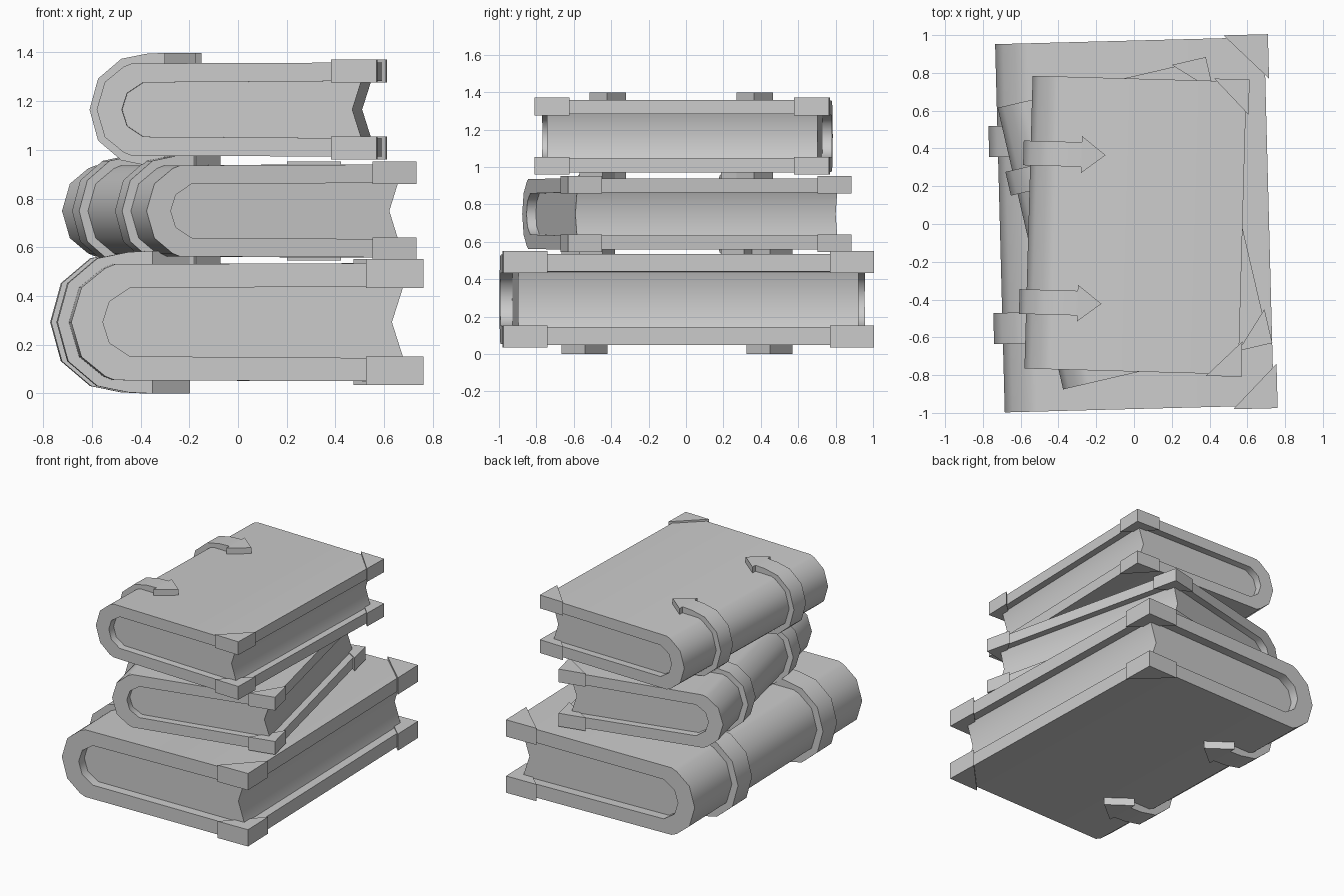
import bpy, bmesh, math
from mathutils import Matrix, Vector

cube = bpy.data.objects.get("Cube")
if cube:
    bpy.data.objects.remove(cube, do_unlink=True)

grey = bpy.data.materials.new("light_grey")
grey.use_nodes = True
grey.diffuse_color = (0.6, 0.6, 0.6, 1)
grey.node_tree.nodes["Principled BSDF"].inputs["Base Color"].default_value = (0.6, 0.6, 0.6, 1)


def prism(name, outline, start, end, axis, frame):
    """Extrude a flat outline along y (outline in x, z) or z (outline in x, y)."""
    def place(p, d):
        return Vector((p[0], d, p[1])) if axis == "y" else Vector((p[0], p[1], d))
    bm = bmesh.new()
    face = bm.faces.new([bm.verts.new(place(p, start)) for p in outline])
    side = bmesh.ops.extrude_face_region(bm, geom=[face])
    shift = place((0, 0), end - start)
    bmesh.ops.translate(bm, vec=shift, verts=[v for v in side["geom"] if isinstance(v, bmesh.types.BMVert)])
    bmesh.ops.recalc_face_normals(bm, faces=bm.faces)
    mesh = bpy.data.meshes.new(name)
    bm.to_mesh(mesh)
    bm.free()
    mesh.materials.append(grey)
    mesh.shade_smooth()
    mesh.set_sharp_from_angle(angle=math.radians(40))
    obj = bpy.data.objects.new(name, mesh)
    obj.matrix_world = frame
    bpy.context.collection.objects.link(obj)
    return obj


def mirrored(half):
    """Upper half from spine apex outwards -> full path, bottom end to top end."""
    return [(x, -z) for x, z in reversed(half[1:])] + half


# Half profiles, spine apex first
COVER_OUT = [(-.715, 0), (-.673, .142), (-.575, .222), (-.535, .238), (.71, .243)]
COVER_IN = [(-.585, 0), (-.558, .085), (-.475, .14), (.71, .148)]
PAGES = COVER_IN[:3] + [(.65, .148)]
STRAP_OUT = [(-.762, 0), (-.718, .16), (-.598, .262), (-.47, .288), (-.375, .2925)]
STRAP_IN = [(-.67, 0), (-.64, .12), (-.54, .21), (-.375, .23)]
CORNER = [(.73, .99), (.495, .99), (.73, .755)]
HEAD = [(-.375, -.123), (-.375, .123), (-.215, 0)]


def book(label, location, angle, scale):
    frame = (Matrix.Translation(location) @ Matrix.Rotation(math.radians(angle), 4, "Z")
             @ Matrix.Scale(scale, 4))
    # Wrapped cover and recessed page block with a notched fore edge
    prism(label + "_cover", mirrored(COVER_OUT) + mirrored(COVER_IN)[::-1], -.975, .975, "y", frame)
    prism(label + "_pages", mirrored(PAGES) + [(.603, 0)], -.91, .91, "y", frame)
    # Spine straps ending in arrowheads on both covers
    for place, y in (("back", .46), ("front", -.53)):
        prism(f"{label}_{place}_strap", mirrored(STRAP_OUT) + mirrored(STRAP_IN)[::-1],
              y - .082, y + .082, "y", frame)
        for level, s in (("upper", 1), ("lower", -1)):
            prism(f"{label}_{place}_{level}_arrowhead", [(x, v + y) for x, v in HEAD],
                  s * .235, s * .2925, "z", frame)
    # Corner guards
    for place, sy in (("back", 1), ("front", -1)):
        for level, s in (("upper", 1), ("lower", -1)):
            prism(f"{label}_{place}_{level}_corner", [(x, y * sy) for x, y in CORNER],
                  s * .14, s * .2585, "z", frame)


book("bottom_book", (.005, -.004, .2925), 1.5, 1)
book("middle_book", (-.002, -.003, .749), 13.1, .785)
book("top_book", (.01, -.006, 1.165), -1.6, .795)
